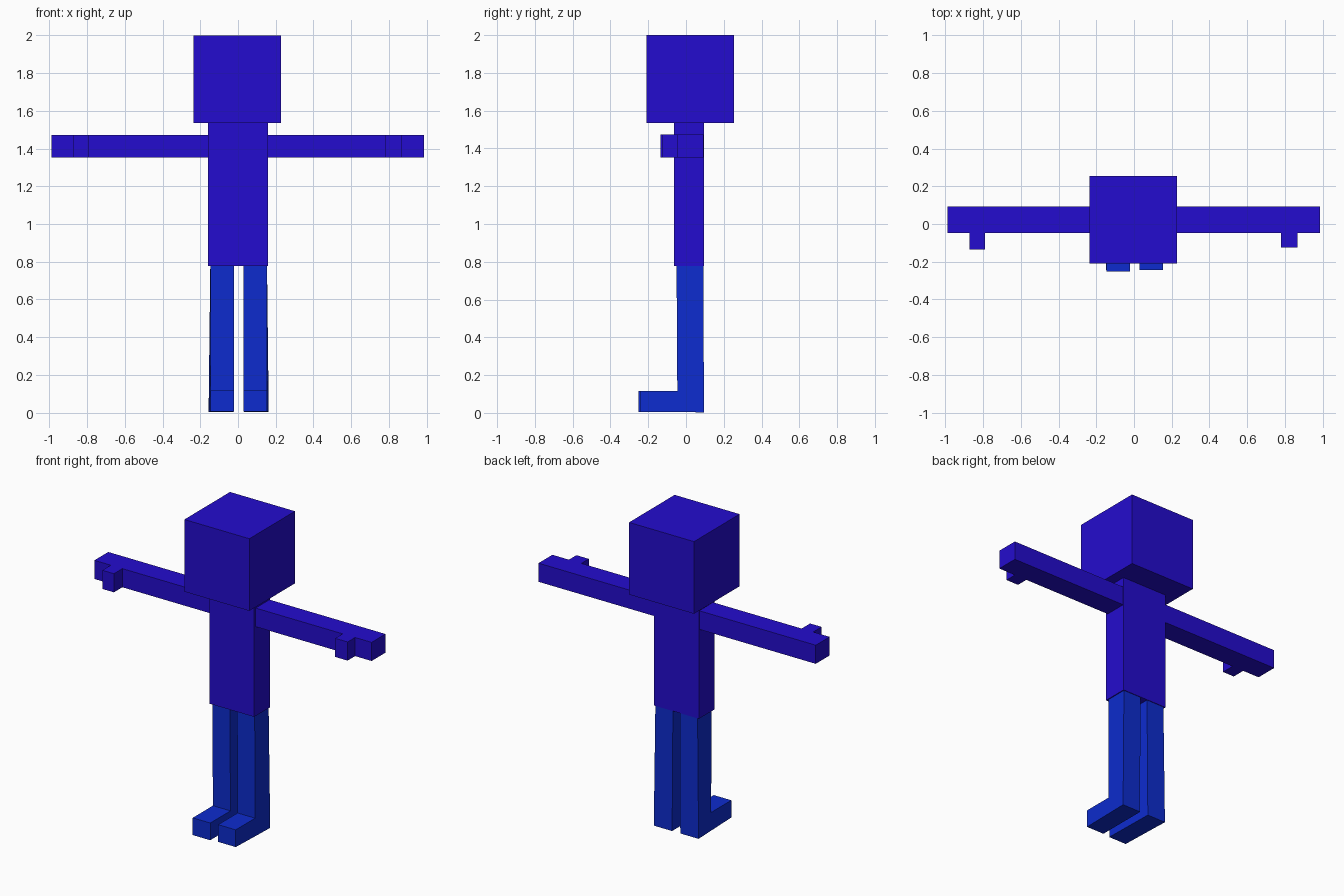
import bpy
import bmesh

if "Cube" in bpy.data.objects:
    bpy.data.objects.remove(bpy.data.objects["Cube"])


def material(name, color):
    m = bpy.data.materials.new(name)
    m.diffuse_color = (*color, 1.0)
    m.use_nodes = True
    m.node_tree.nodes["Principled BSDF"].inputs["Base Color"].default_value = m.diffuse_color
    return m


violet_blue = material("violet blue", (0.0175, 0.0037, 0.62))
royal_blue = material("royal blue", (0.004, 0.0245, 0.62))


def prism(name, mat, lower, upper):
    """Closed solid between two matching outlines of 3D points."""
    bm = bmesh.new()
    a = [bm.verts.new(p) for p in lower]
    b = [bm.verts.new(p) for p in upper]
    n = len(a)
    bm.faces.new(a)
    bm.faces.new(b)
    for i in range(n):
        j = (i + 1) % n
        bm.faces.new((a[i], a[j], b[j], b[i]))
    bmesh.ops.recalc_face_normals(bm, faces=bm.faces)
    mesh = bpy.data.meshes.new(name)
    bm.to_mesh(mesh)
    bm.free()
    mesh.materials.append(mat)
    obj = bpy.data.objects.new(name, mesh)
    bpy.context.collection.objects.link(obj)
    return obj


def upright(name, outline, z0, z1):
    return prism(name, violet_blue,
                 [(x, y, z0) for x, y in outline],
                 [(x, y, z1) for x, y in outline])


def rect(x0, x1, y0, y1):
    return [(x0, y0), (x1, y0), (x1, y1), (x0, y1)]


# Head and torso
upright("head", rect(-0.235, 0.228, -0.21, 0.254), 1.535, 2.0)
upright("torso", rect(-0.16, 0.16, -0.064, 0.096), 0.778, 1.535)

# Arms, each with a square thumb pointing forward
for side, s, tip, t0, t1, ty in (("left", -1, 0.99, 0.791, 0.873, -0.134),
                                 ("right", 1, 0.986, 0.78, 0.868, -0.124)):
    plan = [(0.16, 0.093), (0.16, -0.048), (t0, -0.048), (t0, ty),
            (t1, ty), (t1, -0.048), (tip, -0.048), (tip, 0.093)]
    upright(side + "_arm", [(s * x, y) for x, y in plan], 1.353, 1.473)

# Legs: L-shaped side outline, flared slightly at the heel
for side, s, inner, outer, toe in (("left", -1, 0.022, 0.147, -0.251),
                                   ("right", 1, 0.029, 0.154, -0.243)):
    profile = [(-0.05, 0.778), (-0.046, 0.117), (toe, 0.117),
               (toe, 0.006), (0.095, 0.003), (0.092, 0.778)]
    flare = [0, 0, 0, 0, 0.009, 0]
    prism(side + "_leg", royal_blue,
          [(s * (inner + f * 0.4), y, z) for (y, z), f in zip(profile, flare)],
          [(s * (outer + f), y, z) for (y, z), f in zip(profile, flare)])
